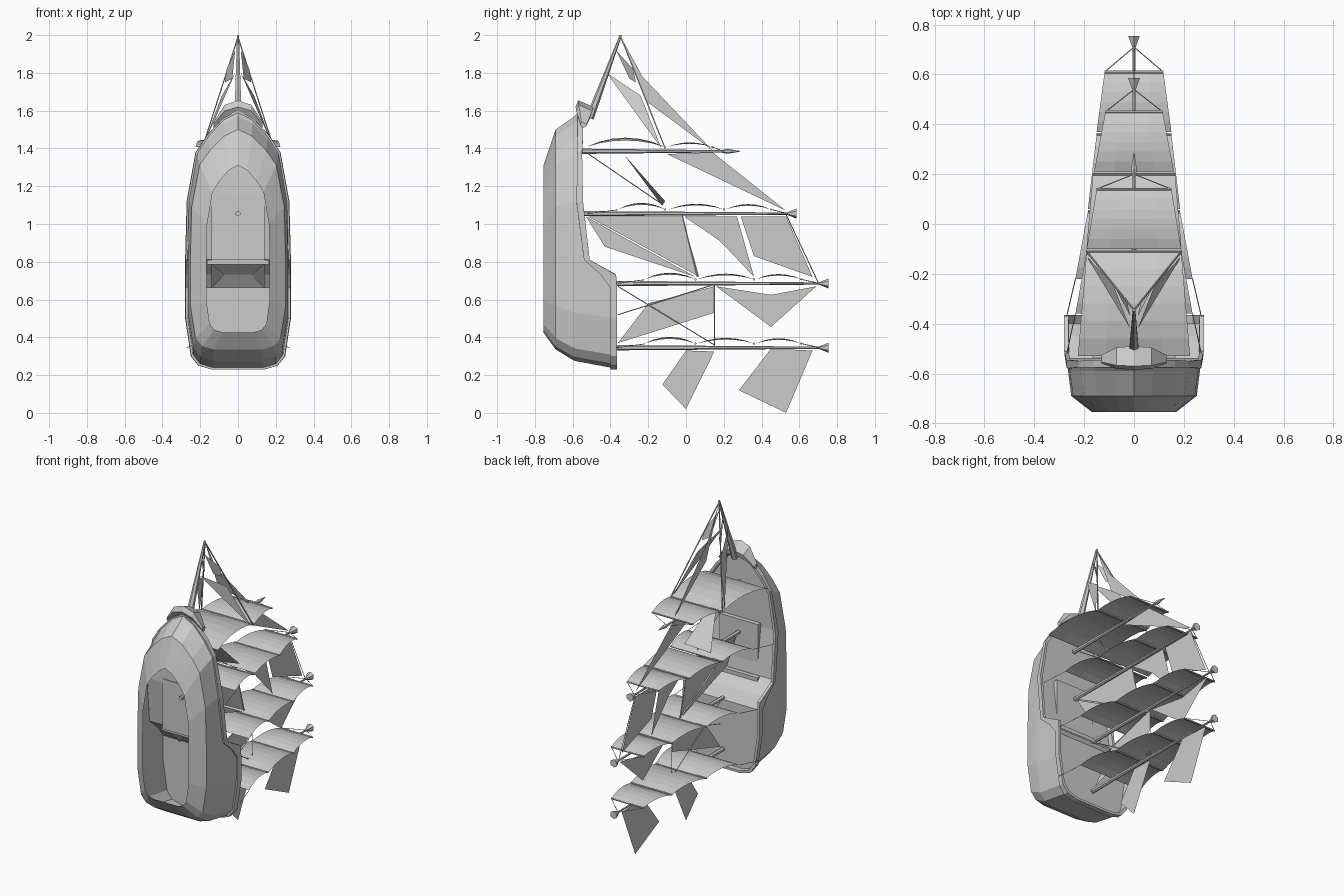
import bpy, bmesh, math
from mathutils import Vector

cube = bpy.data.objects.get("Cube")
if cube:
    bpy.data.objects.remove(cube, do_unlink=True)

grey = bpy.data.materials.new("plain_grey")
grey.use_nodes = True
GREY = (0.6, 0.6, 0.6, 1)
grey.diffuse_color = GREY
grey.node_tree.nodes["Principled BSDF"].inputs["Base Color"].default_value = GREY


def finish(name, bm, recalc=True):
    if recalc:
        bmesh.ops.recalc_face_normals(bm, faces=bm.faces)
    mesh = bpy.data.meshes.new(name)
    bm.to_mesh(mesh)
    bm.free()
    mesh.materials.append(grey)
    ob = bpy.data.objects.new(name, mesh)
    bpy.context.collection.objects.link(ob)


def add_rod(bm, a, b, r1, r2=None, sides=6):
    a, b = Vector(a), Vector(b)
    d = b - a
    ret = bmesh.ops.create_cone(bm, cap_ends=True, segments=sides, radius1=r1,
                                radius2=r1 if r2 is None else r2, depth=d.length)
    rot = d.to_track_quat('Z', 'Y')
    for v in ret["verts"]:
        v.co = rot @ v.co + (a + b) / 2


def panel(name, points):
    # single flat sheet
    bm = bmesh.new()
    bm.faces.new([bm.verts.new(p) for p in points])
    finish(name, bm, False)


# Hull: (z, half width, rail height, deck height) from bow to stern
STATIONS = [(1.6, 0, -.545, -.575), (1.56, .08, -.545, -.575), (1.47, .165, -.545, -.575),
            (1.38, .225, -.55, -.575), (1.12, .272, -.545, -.58), (.81, .28, -.51, -.54),
            (.73, .28, -.37, -.45), (.66, .28, -.365, -.4), (.5, .28, -.365, -.4),
            (.3, .25, -.365, -.4), (.25, .21, -.365, -.4), (.23, .14, -.365, -.4)]
# (height, length scale, stern z, width scale)
LEVELS = [(-.755, .645, .43, .6), (-.69, .85, .34, .9), (-.59, .945, .28, .945)]


def ring(make):
    half = [make(s) for s in STATIONS]
    return half + [(-x, y, z) for x, y, z in reversed(half[1:])]


def scaled(level):
    y, ls, z0, ws = level
    return ring(lambda s: (s[1] * ws, y, z0 + (s[0] - .235) * ls))


def loft(name, rings):
    bm = bmesh.new()
    rows = [[bm.verts.new(p) for p in r] for r in rings]
    n = len(rows[0])
    for a, b in zip(rows, rows[1:]):
        for i in range(n):
            bm.faces.new((a[i], a[(i + 1) % n], b[(i + 1) % n], b[i]))
    finish(name, bm)


deck_ring = ring(lambda s: (s[1] * .955, s[3], .245 + (s[0] - .235) * .985))
loft("hull", [scaled(l) for l in LEVELS] + [deck_ring])
loft("bulwark", [deck_ring, ring(lambda s: (s[1] * .99, s[3], s[0])),
                 ring(lambda s: (s[1], s[2], s[0])),
                 ring(lambda s: (s[1] * .94, s[2], .25 + (s[0] - .235) * .975)),
                 ring(lambda s: (s[1] * .93, s[3], .25 + (s[0] - .235) * .975))])

# Deck strips spanning between the two sides
bm = bmesh.new()
half = [(bm.verts.new(p), bm.verts.new((-p[0], p[1], p[2]))) for p in deck_ring[1:len(STATIONS)]]
bow = bm.verts.new(deck_ring[0])
bm.faces.new((bow, half[0][0], half[0][1]))
for a, b in zip(half, half[1:]):
    bm.faces.new((a[0], b[0], b[1], a[1]))
finish("deck", bm)


def box(name, lo, hi):
    bm = bmesh.new()
    bmesh.ops.create_cube(bm, size=1)
    for v in bm.verts:
        v.co = Vector([l + (c + .5) * (h - l) for c, l, h in zip(v.co, lo, hi)])
    finish(name, bm)


box("main_hatch", (-.14, -.585, .81), (.14, -.55, 1.14))
box("deck_step", (-.165, -.56, .785), (.165, -.51, .81))
for side in (-1, 1):
    panel("stair_side", [(side * .07, -.455, .73), (side * .14, -.55, .79), (side * .14, -.41, .66)])

# Bow collar: chevron block wrapped round the stem
bm = bmesh.new()
rows = []
for x, dz, k in [(-.13, -.085, .35), (-.07, -.02, .9), (0, 0, 1), (.07, -.02, .9), (.13, -.085, .35)]:
    prof = [(-.585, 1.62), (-.57, 1.655), (-.49, 1.62), (-.5, 1.585), (-.55, 1.56)]
    rows.append([bm.verts.new((x, -.545 + (y + .545) * k, 1.61 + dz + (z - 1.61) * k)) for y, z in prof])
for a, b in zip(rows, rows[1:]):
    for i in range(5):
        bm.faces.new((a[i], a[(i + 1) % 5], b[(i + 1) % 5], b[i]))
bm.faces.new(rows[0])
bm.faces.new(rows[-1])
finish("bow_collar", bm)

bm = bmesh.new()
add_rod(bm, (0, -.51, 1.56), (0, -.345, 2.0), .022, .006)
finish("bowsprit", bm)

# Masts: z, base, tip, sails as (low y, high y, low half width, high half width, bulge)
TALL = [(-.22, .05, .235, .185, .035), (.06, .36, .185, .15, .03), (.37, .61, .15, .118, .028)]
MASTS = [(1.385, -.56, .2, [(-.53, -.11, .225, .19, .05), (-.1, .14, .19, .15, .025)]),
         (1.055, -.6, .54, [(-.36, -.11, .235, .19, .035), (-.09, .2, .19, .165, .03),
                            (.21, .45, .16, .115, .028)]),
         (.685, -.385, .71, TALL), (.345, -.385, .71, TALL)]


def square_sail(z, y0, y1, w0, w1, bulge):
    # billowing sheet, fuller in the middle than at its sides
    bm = bmesh.new()
    rows = []
    for i in range(7):
        t = i / 6
        w = w0 + (w1 - w0) * t
        rise = bulge * math.sin(math.pi * t) ** .8
        rows.append([bm.verts.new((w * k, y0 + (y1 - y0) * t, z + .022 + rise * (1 - .3 * k * k)))
                     for k in (-1, -.5, 0, .5, 1)])
    for a, b in zip(rows, rows[1:]):
        for i in range(4):
            bm.faces.new((a[i], a[i + 1], b[i + 1], b[i]))
    finish("square_sail", bm, False)


for n, (z, base, tip, sails) in enumerate(MASTS):
    bm = bmesh.new()
    add_rod(bm, (0, base, z), (0, tip, z), .014, .006)
    finish("mast", bm)
    bm = bmesh.new()
    if n == 0:
        add_rod(bm, (0, .17, z), (0, .22, z), .003, .013)
        add_rod(bm, (0, .22, z), (0, .285, z), .013, .002)
    else:
        add_rod(bm, (0, tip - .01, z), (0, tip + .045, z), .004, .027)
    finish("mast_finial", bm)
    for sail in sails:
        square_sail(z, *sail)
        y1, w1 = sail[1], sail[3]
        bm = bmesh.new()
        add_rod(bm, (-w1, y1, z + .022), (w1, y1, z + .022), .006)
        finish("yard", bm)
    # Lines from the top yard to the tip and from the lowest sail to the hull
    bm = bmesh.new()
    y0, w0 = sails[0][0], sails[0][2]
    for s in (-1, 1):
        add_rod(bm, (s * w1, y1, z + .022), (0, tip, z), .002, sides=4)
        if n:
            add_rod(bm, (s * w0, y0, z + .02), (s * .27, -.37 if n > 1 else -.52, z), .002, sides=4)
    finish("mast_rigging", bm)

# Fore-and-aft sails on the centre plane, as (y, z) corners
STAYSAILS = [
    [(0, .33), (-.125, .15), (0, .02), (.15, .325)],
    [(.45, .34), (.28, .12), (.53, 0), (.67, .33)],
    [(.16, .67), (.45, .455), (.69, .67), (.45, .625)],
    [(.15, .53), (.15, .67), (-.2, .58), (-.36, .37)],
    [(-.53, 1.04), (-.43, .88), (.05, .72)],
    [(-.52, 1.04), (-.02, 1.04), (.07, .72)],
    [(-.01, 1.04), (.27, 1.04), (.36, .72), (.18, .91)],
    [(.29, 1.04), (.53, 1.04), (.67, .72), (.36, .83)],
    [(-.1, 1.37), (.14, 1.38), (.53, 1.07)],
    [(-.345, 1.99), (-.23, 1.78), (.14, 1.39), (-.21, 1.65)]]
for corners in STAYSAILS:
    panel("staysail", [(0, y, z) for y, z in corners])
panel("inner_sail", [(0, -.33, 1.37), (.09, -.11, 1.12), (-.09, -.13, 1.1)])

# Paired bow sails and bow stays
stays = bmesh.new()
for s in (-1, 1):
    panel("bow_sail", [(s * .015, -.42, 1.8), (s * .085, -.24, 1.68), (s * .19, -.13, 1.4)])
    panel("spritsail", [(s * .015, -.37, 1.92), (s * .06, -.28, 1.82), (s * .07, -.265, 1.75),
                        (s * .03, -.3, 1.77)])
    add_rod(stays, (0, -.345, 1.99), (s * .19, -.11, 1.4), .004, sides=4)

# Stays along the centre plane
for a, b in [((-.53, 1.38), (-.12, 1.1)), ((.15, .68), (.15, .34)), ((-.36, .52), (.15, .68)),
             ((-.36, .67), (.15, .36)), ((.53, 1.05), (.7, .69)), ((-.02, 1.05), (.06, .72))]:
    add_rod(stays, (0, *a), (0, *b), .0025, sides=4)
finish("stays", stays)
